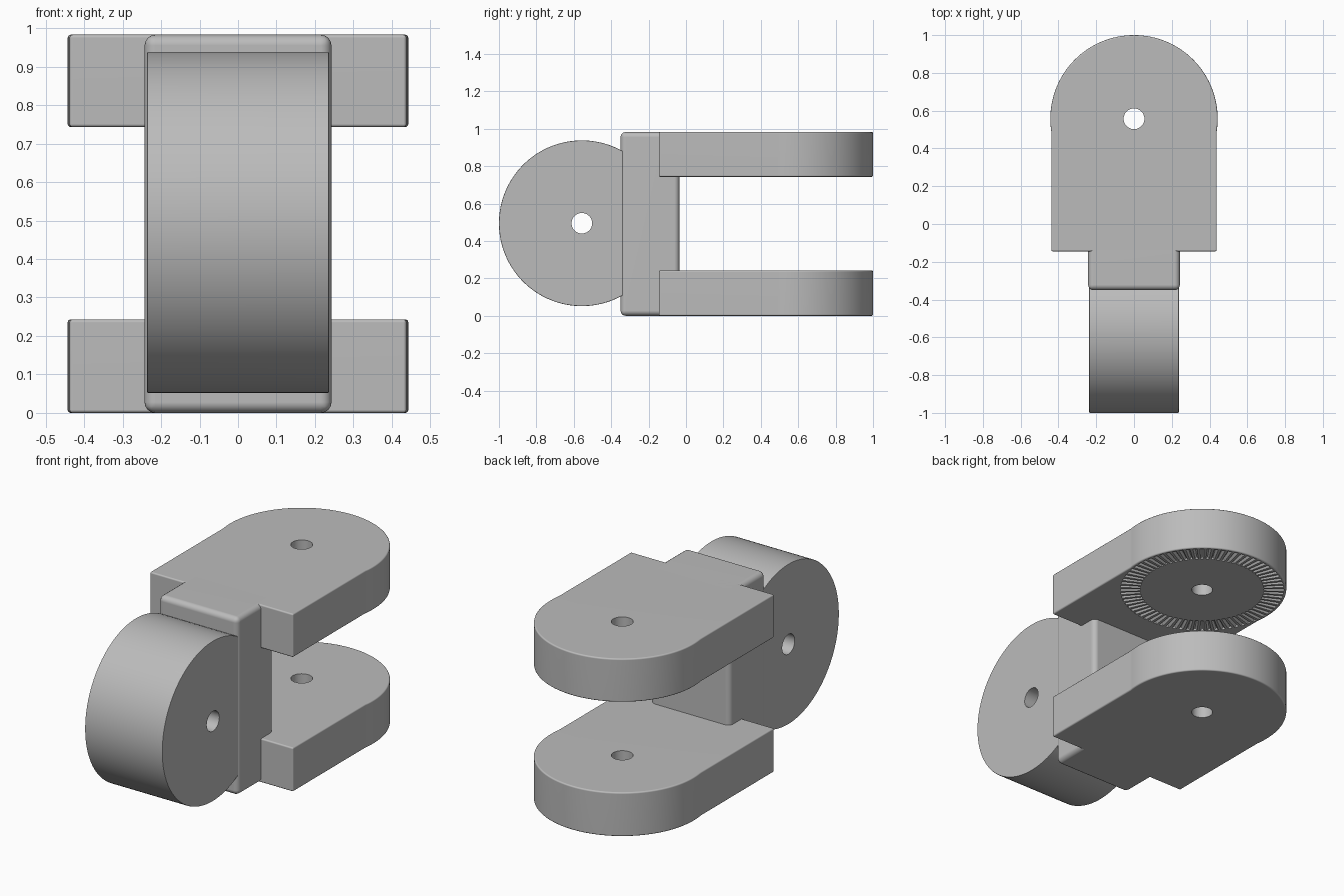
import bpy, bmesh
from math import cos, sin, pi, acos
from mathutils import Matrix, Vector

cube = bpy.data.objects.get("Cube")
if cube:
    bpy.data.objects.remove(cube, do_unlink=True)

GREY = (0.5, 0.5, 0.5, 1)
grey = bpy.data.materials.new("plain grey")
grey.use_nodes = True
grey.diffuse_color = GREY
grey.node_tree.nodes["Principled BSDF"].inputs["Base Color"].default_value = GREY

R = 0.443          # radius of wheel and prong ends
PIVOT = 0.557      # distance of both pivots from the middle
HOLE = 0.055
HEIGHT = 0.983
MID = 0.495        # wheel centre height


def make_object(name, bm):
    bmesh.ops.recalc_face_normals(bm, faces=bm.faces)
    mesh = bpy.data.meshes.new(name)
    bm.to_mesh(mesh)
    bm.free()
    mesh.materials.append(grey)
    ob = bpy.data.objects.new(name, mesh)
    bpy.context.collection.objects.link(ob)
    return ob


def cylinder(name, radius, depth, matrix, segments):
    bm = bmesh.new()
    bmesh.ops.create_cone(bm, cap_ends=True, segments=segments, radius1=radius,
                          radius2=radius, depth=depth, matrix=matrix)
    return make_object(name, bm)


def select(ob):
    bpy.ops.object.select_all(action='DESELECT')
    ob.select_set(True)
    bpy.context.view_layer.objects.active = ob


def apply(ob, kind, **settings):
    select(ob)
    mod = ob.modifiers.new("step", kind)
    for key, value in settings.items():
        setattr(mod, key, value)
    bpy.ops.object.modifier_apply(modifier=mod.name)


def round_edges(ob, width, segments=3):
    apply(ob, 'BEVEL', width=width, segments=segments,
          limit_method='ANGLE', angle_limit=0.6)


def cut(ob, cutter):
    apply(ob, 'BOOLEAN', object=cutter, operation='DIFFERENCE', solver='EXACT')
    bpy.data.objects.remove(cutter, do_unlink=True)


def finish(ob):
    select(ob)
    bpy.ops.object.shade_smooth_by_angle(angle=0.6)
    ob.modifiers.new("even shading", 'WEIGHTED_NORMAL').keep_sharp = True


# Prong: square-ended plate with a round tip, slightly wider at the tip
def prong(name, bottom, top):
    half = 0.438
    a = acos(half / R)
    steps = 80
    outline = [(-half, -0.145), (half, -0.145)]
    for i in range(steps + 1):
        t = -a + (pi + 2 * a) * i / steps
        outline.append((R * cos(t), PIVOT + R * sin(t)))
    bm = bmesh.new()
    face = bm.faces.new([bm.verts.new((x, y, bottom)) for x, y in outline])
    new = bmesh.ops.extrude_face_region(bm, geom=[face])["geom"]
    bmesh.ops.translate(bm, vec=(0, 0, top - bottom),
                        verts=[v for v in new if isinstance(v, bmesh.types.BMVert)])
    ob = make_object(name, bm)
    round_edges(ob, 0.008)
    cut(ob, cylinder("hole_cutter", HOLE, 1, Matrix.Translation((0, PIVOT, top)), 40))
    return ob


# Ring of radial V-shaped grooves for the locking face
def groove_cutter(z, inner, outer, count, depth):
    bm = bmesh.new()
    for i in range(count):
        turn = Matrix.Translation((0, PIVOT, z)) @ Matrix.Rotation(2 * pi * i / count, 4, 'Z')
        ends = []
        for r in (inner, outer):
            w = r * pi / count * 0.6
            ends.append([bm.verts.new(turn @ Vector(p)) for p in
                         ((r, -w, -0.01), (r, w, -0.01), (r, w, 0), (r, 0, depth), (r, -w, 0))])
        near, far = ends
        bm.faces.new(near)
        bm.faces.new(far[::-1])
        for k in range(5):
            n = (k + 1) % 5
            bm.faces.new((near[k], far[k], far[n], near[n]))
    return make_object("groove_cutter", bm)


lower_prong = prong("lower_prong", 0, 0.243)
upper_prong = prong("upper_prong", 0.743, HEIGHT)
cut(upper_prong, groove_cutter(0.743, 0.325, 0.43, 72, 0.015))

# Upright block joining the prongs to the wheel
bm = bmesh.new()
bmesh.ops.create_cube(bm, size=1, matrix=Matrix.Translation((0, -0.1925, HEIGHT / 2))
                      @ Matrix.Diagonal((0.486, 0.315, HEIGHT, 1)))
block = make_object("joining_block", bm)
round_edges(block, 0.028, 4)

# Wheel lying on a sideways axis, with its pivot hole
across = Matrix.Translation((0, -PIVOT, MID)) @ Matrix.Rotation(pi / 2, 4, 'Y')
wheel = cylinder("pivot_wheel", R, 0.474, across, 128)
round_edges(wheel, 0.004, 2)
cut(wheel, cylinder("hole_cutter", HOLE, 1, across, 40))

for part in (lower_prong, upper_prong, block, wheel):
    finish(part)
